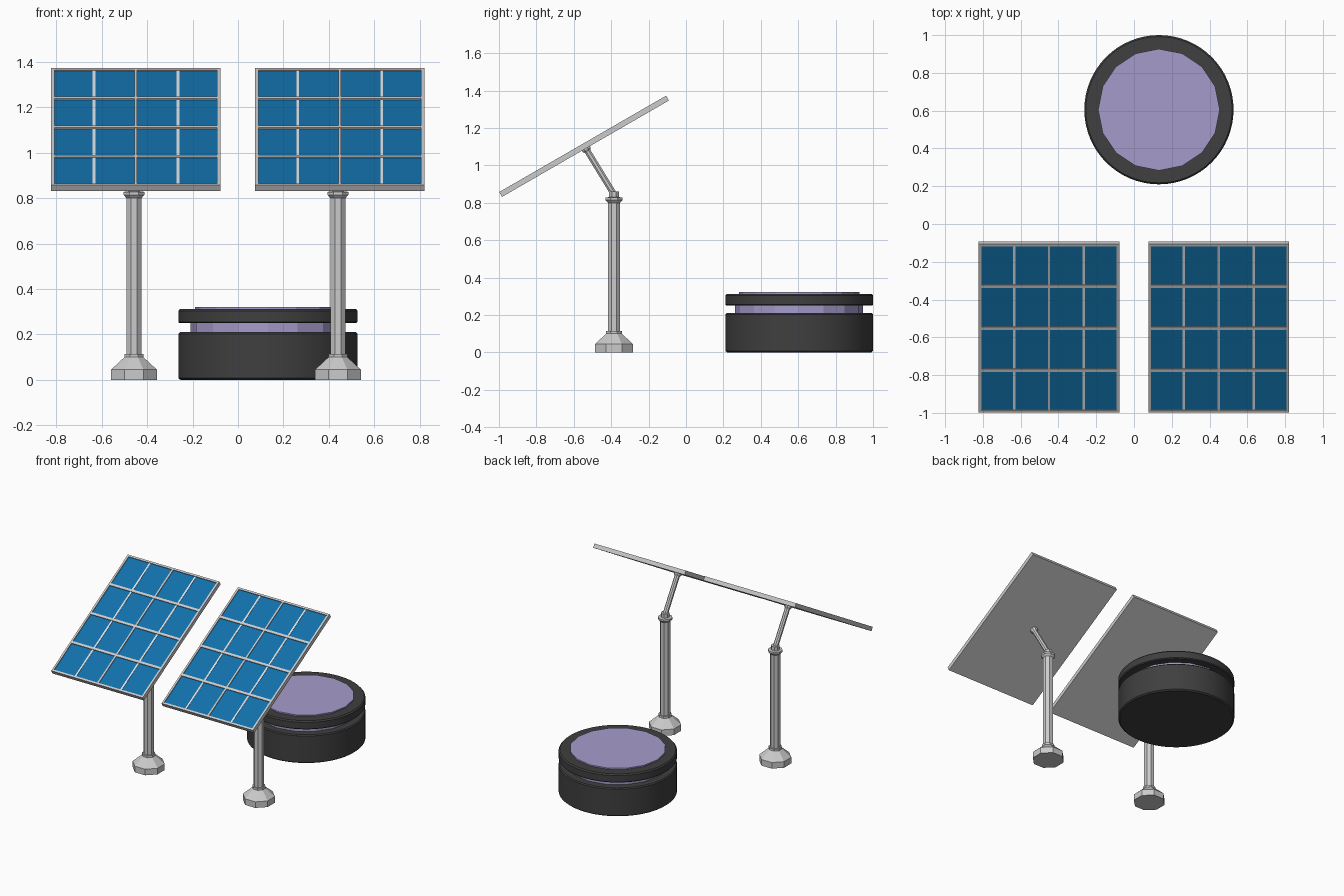
import bpy, bmesh
from math import pi, radians, cos, sin
from mathutils import Matrix, Vector

if "Cube" in bpy.data.objects:
    bpy.data.objects.remove(bpy.data.objects["Cube"])


def material(name, rgb):
    m = bpy.data.materials.new(name)
    m.diffuse_color = (*rgb, 1)
    m.use_nodes = True
    m.node_tree.nodes["Principled BSDF"].inputs["Base Color"].default_value = m.diffuse_color
    return m


BLUE = material("cell_blue", (0.006, 0.16, 0.40))
DARK = material("dark_rubber", (0.05, 0.05, 0.05))
LILAC = material("lilac", (0.38, 0.33, 0.60))
PALE = material("pale_grey", (0.75, 0.78, 0.80))


def finish(bm, name, mat=None, matrix=Matrix(), smooth=False):
    bmesh.ops.recalc_face_normals(bm, faces=bm.faces)
    me = bpy.data.meshes.new(name)
    bm.to_mesh(me)
    bm.free()
    ob = bpy.data.objects.new(name, me)
    bpy.context.collection.objects.link(ob)
    ob.matrix_world = matrix
    if mat:
        me.materials.append(mat)
    if smooth:
        bpy.ops.object.select_all(action='DESELECT')
        ob.select_set(True)
        bpy.context.view_layer.objects.active = ob
        bpy.ops.object.shade_smooth_by_angle(angle=radians(30))
    return ob


def lathe(name, profile, sides, matrix, mat=None, phase=0.0, ring=False, smooth=False):
    """Revolve (radius, z) points; capped solid, or a closed ring."""
    bm = bmesh.new()
    loops = [[bm.verts.new((r * cos(phase + 2 * pi * i / sides),
                            r * sin(phase + 2 * pi * i / sides), z))
              for i in range(sides)] for r, z in profile]
    pairs = list(zip(loops, loops[1:]))
    if ring:
        pairs.append((loops[-1], loops[0]))
    else:
        bm.faces.new(loops[0])
        bm.faces.new(loops[-1])
    for a, b in pairs:
        for i in range(sides):
            j = (i + 1) % sides
            bm.faces.new((a[i], a[j], b[j], b[i]))
    return finish(bm, name, mat, matrix, smooth)


def boxes(name, specs, matrix, mat=None):
    """Join boxes given as (centre, size)."""
    bm = bmesh.new()
    for c, s in specs:
        bmesh.ops.create_cube(bm, size=1, matrix=Matrix.Translation(c) @ Matrix.Diagonal((*s, 1)))
    return finish(bm, name, mat, matrix)


W, L, T = 0.745, 1.03, 0.03      # panel width, length, thickness
OCT = 1 / cos(pi / 8)            # flat-to-corner factor of an octagon

for side, x in (("left", -0.45), ("right", 0.448)):
    tilt = Matrix.Translation((x, -0.545, 1.102)) @ Matrix.Rotation(radians(30), 4, 'X')

    # panel backing, cell sheet and raised grid
    boxes(side + "_panel_back", [((0, 0, -0.005), (W, L, 0.02))], tilt)
    boxes(side + "_solar_cells", [((0, 0, 0.0065), (W - 0.01, L - 0.01, 0.005))], tilt, BLUE)
    rim = 0.014
    frame = [((s * (W - rim) / 2, 0, 0.01), (rim, L, 0.01)) for s in (-1, 1)]
    frame += [((0, s * (L - rim) / 2, 0.01), (W, rim, 0.01)) for s in (-1, 1)]
    frame += [((0, k * 0.2565, 0.0098), (W - 0.01, 0.018, 0.01)) for k in (-1, 0, 1)]
    frame += [((0, 0, 0.0095), (0.012, L - 0.01, 0.01))]
    boxes(side + "_panel_frame", frame, tilt)
    boxes(side + "_cell_dividers", [((k * 0.185, 0, 0.008), (0.013, L - 0.02, 0.006))
                                    for k in (-1, 1)], tilt, PALE)

    # octagonal post with foot, collar and flared head
    px, py = x - 0.008, -0.385
    post = [(0.101, 0), (0.101, 0.045), (0.042, 0.1), (0.042, 0.115), (0.033, 0.115),
            (0.033, 0.80), (0.046, 0.815), (0.046, 0.828), (0.027, 0.83), (0.027, 0.86)]
    lathe(side + "_post", [(r * OCT, z) for r, z in post], 8,
          Matrix.Translation((px, py, 0)), phase=pi / 8)

    # arm leaning from the post head to the panel back, with a flange
    start, end = Vector((px, py, 0.845)), Vector((px, -0.538, 1.09))
    d = end - start
    n = d.length
    lathe(side + "_arm", [(0.018, 0), (0.018, n - 0.02), (0.027, n - 0.008), (0.027, n)], 8,
          Matrix.Translation(start) @ Matrix.Rotation(radians(31.5), 4, 'X'), phase=pi / 8)

# round storage drum: lower body, lilac core, upper ring
drum = Matrix.Translation((0.132, 0.605, 0))
lathe("drum_body", [(0.385, 0), (0.395, 0.008), (0.395, 0.203), (0.388, 0.21)],
      64, drum, DARK, smooth=True)
lathe("drum_core", [(0.342, 0.2), (0.342, 0.29), (0.322, 0.295), (0.322, 0.322)],
      16, drum, LILAC)
lathe("drum_ring", [(0.30, 0.25), (0.389, 0.25), (0.395, 0.256), (0.395, 0.304),
                    (0.387, 0.313), (0.30, 0.313)], 64, drum, DARK, ring=True, smooth=True)
